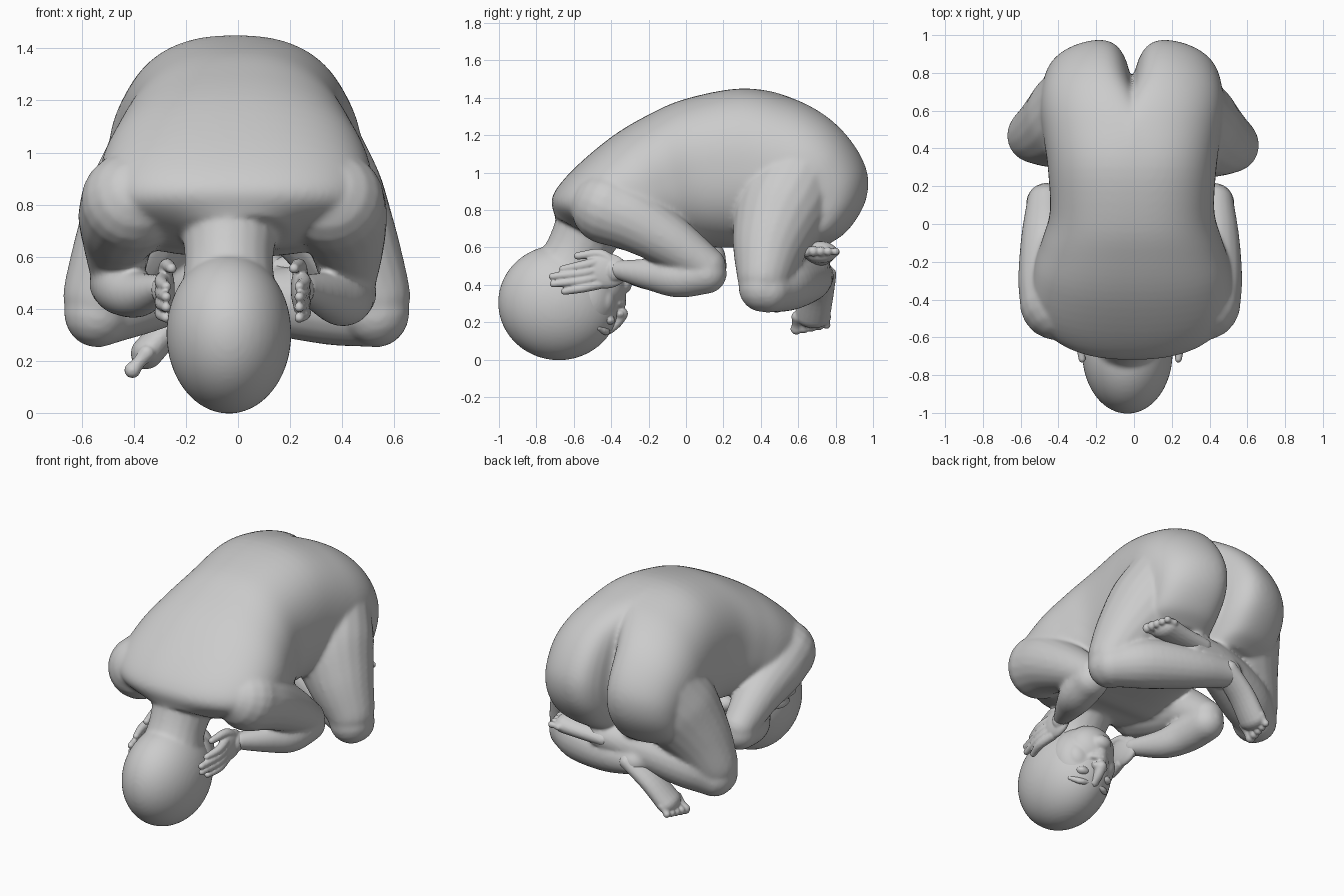
import bpy, bmesh
from math import sin, cos, pi, copysign, exp
from mathutils import Vector, Matrix

if "Cube" in bpy.data.objects:
    bpy.data.objects.remove(bpy.data.objects["Cube"])

MID = -0.02  # plane the arms and head are mirrored about


def mirror(p):
    return (2 * MID - p[0],) + tuple(p[1:])


def loft(bm, rings):
    vs = [[bm.verts.new(p) for p in r] for r in rings]
    n = len(vs[0])
    for a, b in zip(vs, vs[1:]):
        for i in range(n):
            j = (i + 1) % n
            bm.faces.new((a[i], a[j], b[j], b[i]))
    bm.faces.new(vs[0][::-1])
    bm.faces.new(vs[-1])


def spline(pts, steps=5):
    """Catmull-Rom through points of any dimension."""
    P = [Vector(p) for p in pts]
    P = [2 * P[0] - P[1]] + P + [2 * P[-1] - P[-2]]
    out = []
    for i in range(1, len(P) - 2):
        a, b, c, d = P[i - 1:i + 3]
        for k in range(steps):
            t = k / steps
            out.append(0.5 * (2 * b + (c - a) * t + (2 * a - 5 * b + 4 * c - d) * t * t
                              + (3 * b - a - 3 * c + d) * t ** 3))
    return out + [P[-2]]


def tube(bm, pts, wide=(0, 0.3, 1), flat=1.0, seg=20, steps=5):
    """Round-ended tube through (x, y, z, radius) points."""
    path = [(p.to_3d(), p[3]) for p in spline([Vector(p) for p in pts], steps)]
    (a, ra), (b, rb) = path[0], path[-1]
    da = (a - path[1][0]).normalized()
    db = (b - path[-2][0]).normalized()
    caps = (0.3, 0.65, 1.0, 1.3, 1.5)
    head = [(a + da * ra * flat * sin(t), ra * cos(t)) for t in reversed(caps)]
    tail = [(b + db * rb * flat * sin(t), rb * cos(t)) for t in caps]
    full = head + path + tail
    rings = []
    for i, (c, r) in enumerate(full):
        t = (full[min(i + 1, len(full) - 1)][0] - full[max(i - 1, 0)][0]).normalized()
        u = Vector(wide)
        u = (u - t * u.dot(t)).normalized()
        v = t.cross(u)
        rings.append([c + r * (u * cos(2 * pi * k / seg) + v * flat * sin(2 * pi * k / seg))
                      for k in range(seg)])
    loft(bm, rings)


def ball(bm, c, r, seg=48):
    bmesh.ops.create_uvsphere(bm, u_segments=seg, v_segments=seg * 2 // 3, radius=1,
                              matrix=Matrix.Translation(c) @ Matrix.Diagonal((*r, 1)))


def finish(name, bm, voxel, smooth):
    """Fuse the overlapping volumes into one smooth skin."""
    bmesh.ops.recalc_face_normals(bm, faces=bm.faces[:])
    me = bpy.data.meshes.new(name)
    bm.to_mesh(me)
    bm.free()
    ob = bpy.data.objects.new(name, me)
    bpy.context.collection.objects.link(ob)
    m = ob.modifiers.new("fuse", 'REMESH')
    m.mode = 'VOXEL'
    m.voxel_size = voxel
    m.use_smooth_shade = True
    s = ob.modifiers.new("soften", 'SMOOTH')
    s.factor = 0.5
    s.iterations = smooth


# ---- body: torso with buttocks, neck, skull, arms and folded legs ----
bm = bmesh.new()

# torso stations: back (y, z), front (y, z), half width, depth of the cleft
stations = [(-.70, .76, -.42, .62, .20, 0), (-.715, .87, -.30, .62, .44, 0),
            (-.61, 1.01, -.20, .60, .53, 0), (-.40, 1.19, -.08, .60, .52, 0),
            (-.20, 1.31, .02, .60, .475, 0), (0, 1.395, .13, .60, .435, 0),
            (.30, 1.45, .27, .60, .445, 0), (.55, 1.405, .38, .62, .47, 0),
            (.72, 1.335, .41, .66, .485, .06), (.85, 1.235, .44, .70, .485, .18),
            (.95, 1.10, .45, .72, .475, .24), (.992, .97, .46, .72, .465, .26),
            (.97, .83, .46, .70, .455, .26), (.88, .69, .45, .67, .44, .24),
            (.77, .61, .40, .64, .40, .15)]
rings = []
for yb, zb, yf, zf, w, cleft in spline(stations):
    c = Vector((MID / 2, (yb + yf) / 2, (zb + zf) / 2))
    h = Vector((0, (yb - yf) / 2, (zb - zf) / 2))
    ring = []
    for k in range(160):
        a = 2 * pi * k / 160
        cx, sx = (copysign(abs(f) ** 0.83, f) for f in (cos(a), sin(a)))
        dent = cleft * exp(-abs(w * cx) / .05) if sx > 0 else 0
        ring.append(c + Vector((w * cx, 0, 0)) + h * sx - h.normalized() * dent)
    rings.append(ring)
loft(bm, rings)

# neck and skull
tube(bm, [(-.035, -.66, .40, .20), (-.035, -.58, .58, .17), (-.03, -.48, .78, .2)], wide=(1, 0, 0))
ball(bm, (-.035, -.68, .305), (.24, .325, .308))

upper_arm = [(.37, -.42, .81, .195), (.40, -.28, .75, .175), (.42, -.08, .63, .14), (.425, .11, .50, .105)]
forearm = [(.425, .11, .46, .108), (.40, -.04, .44, .108), (.34, -.18, .455, .088), (.255, -.36, .48, .052)]
for part in (upper_arm, forearm):
    tube(bm, part)
    tube(bm, [mirror((x, y, z + (.04 if y > -.1 else 0), r)) for x, y, z, r in part])

thigh = [(.25, .60, .98, .24), (.325, .51, .80, .25), (.425, .45, .62, .205),
         (.51, .42, .46, .155), (.53, .41, .385, .13)]
tube(bm, thigh, wide=(1, 0, 0))
tube(bm, [(-x - .01, y + .05, z, r) for x, y, z, r in thigh], wide=(1, 0, 0))

# crossed shins: right passes below, left passes above
tube(bm, [(.53, .44, .375, .125), (.36, .54, .41, .15), (.10, .65, .43, .125), (-.13, .71, .45, .085)])
tube(bm, [(-.54, .48, .375, .125), (-.38, .55, .45, .15), (-.10, .64, .52, .125), (.12, .70, .55, .08)])
finish("body", bm, 0.012, 10)

# ---- upside-down face turned towards the knees ----
bm = bmesh.new()
hx = -.035
ball(bm, (hx, -.52, .34), (.205, .165, .22))
ball(bm, (hx, -.45, .40), (.155, .13, .15))                     # jaw
ball(bm, (hx, -.345, .40), (.065, .055, .05))                   # chin
tube(bm, [(hx, -.41, .16, .025), (hx, -.37, .20, .03), (hx, -.345, .245, .036)], wide=(1, 0, 0))
for z in (.30, .335):                                           # lips
    tube(bm, [(hx - .06, -.36, z, .014), (hx, -.34, z, .022), (hx + .06, -.36, z, .014)])
for s in (-1, 1):
    ball(bm, (hx + s * .03, -.355, .245), (.022, .025, .02))    # nostrils
    ball(bm, (hx + s * .085, -.41, .21), (.042, .032, .024))    # eyelids
    ball(bm, (hx + s * .085, -.435, .32), (.085, .06, .09))     # cheeks
    tube(bm, [(hx + s * .04, -.42, .155, .016), (hx + s * .09, -.43, .15, .02),
              (hx + s * .14, -.47, .17, .014)])                 # brow
finish("face", bm, 0.008, 7)

# ---- hands clasping the sides of the head ----
for name, fix in (("right_hand", lambda p: p), ("left_hand", mirror)):
    bm = bmesh.new()
    ball(bm, fix((.24, -.43, .475)), (.037, .12, .095))
    tube(bm, [fix(p) for p in [(.26, -.33, .48, .052), (.25, -.39, .475, .06)]], flat=.7)
    for i, tip in enumerate((-.66, -.715, -.71, -.65)):
        z = .525 - .04 * i
        tube(bm, [fix(p) for p in [(.24, -.46, z, .028), (.255, -.56, z - .022, .026),
                                   (.235, tip, z - .04, .019)]], seg=12)
    tube(bm, [fix(p) for p in [(.24, -.38, .51, .032), (.235, -.46, .565, .028),
                               (.215, -.58, .555, .02)]], seg=12)
    finish(name, bm, 0.006, 3)

# ---- feet with toes ----
feet = {
    "right_foot": ([(-.10, .72, .46, .085), (-.24, .70, .35, .09), (-.35, .675, .23, .095)],
                   (-.35, .675, .23), (-.055, -.005, -.065)),
    "left_foot": ([(.08, .70, .55, .085), (.24, .71, .56, .085), (.36, .72, .575, .09)],
                  (.36, .72, .575), (.075, 0, .005)),
}
for name, (sole, ball_of_foot, reach) in feet.items():
    bm = bmesh.new()
    tube(bm, sole, wide=(0, 1, 0), flat=.65)
    for i in range(5):
        a = Vector(ball_of_foot) + Vector((0, (i - 2) * .04, 0))
        b = a + Vector(reach) * (1.0 - .08 * i)
        r = .032 - .0025 * i
        tube(bm, [(*a, r), (*a.lerp(b, .6), r * .8), (*b, r)], wide=(0, 1, 0), seg=12)
    finish(name, bm, 0.007, 3)
